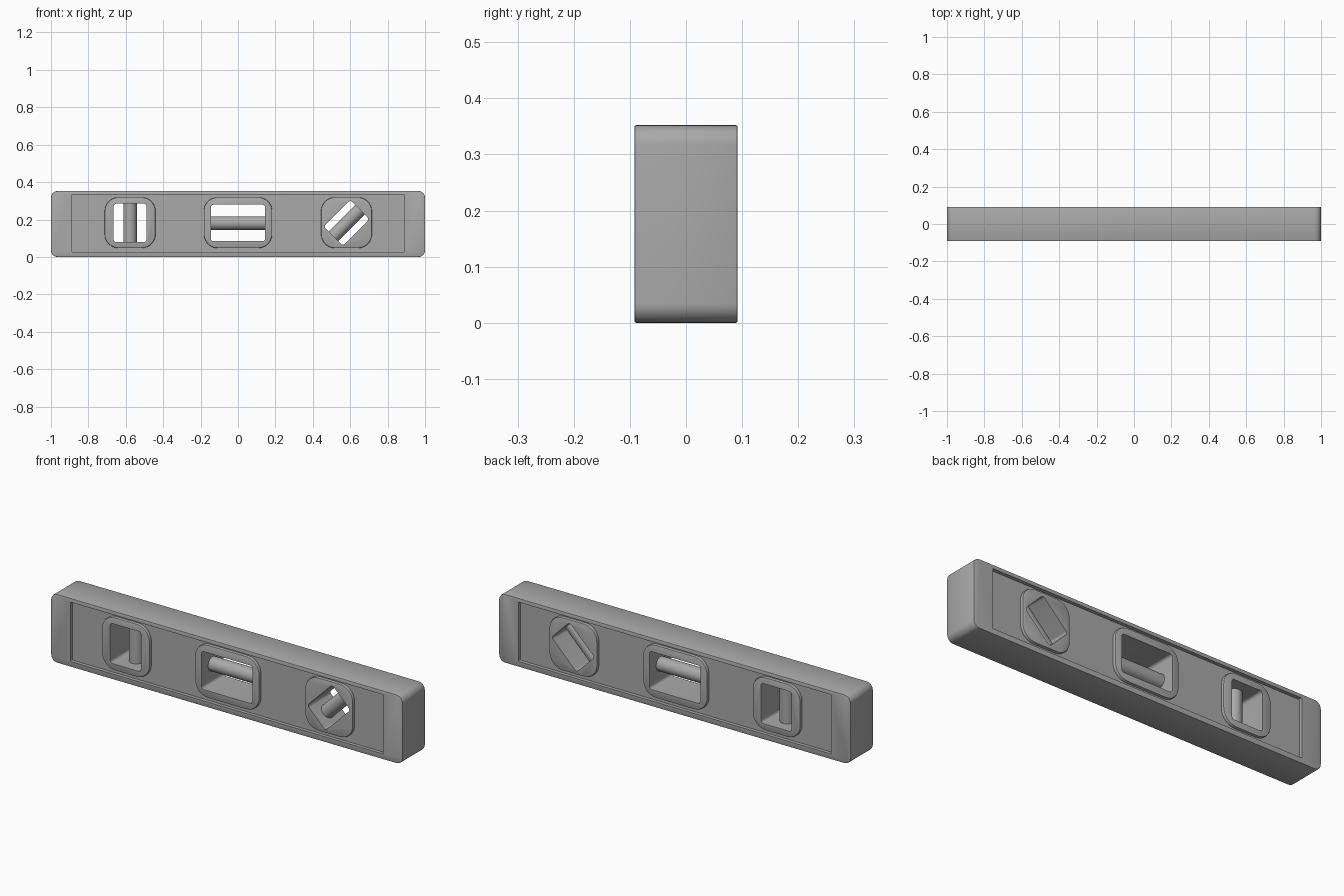
import bpy, bmesh, math
from mathutils import Matrix, Vector

cube = bpy.data.objects.get("Cube")
if cube:
    bpy.data.objects.remove(cube, do_unlink=True)

GREY = (0.4, 0.4, 0.4, 1)
mat = bpy.data.materials.new("grey plastic")
mat.use_nodes = True
mat.diffuse_color = GREY
mat.node_tree.nodes["Principled BSDF"].inputs["Base Color"].default_value = GREY

MID = 0.18
HALF_DEPTH = 0.092
PANEL_DEPTH = 0.018


def finish(bm, name):
    mesh = bpy.data.meshes.new(name)
    bmesh.ops.recalc_face_normals(bm, faces=bm.faces)
    bm.to_mesh(mesh)
    bm.free()
    mesh.materials.append(mat)
    obj = bpy.data.objects.new(name, mesh)
    bpy.context.collection.objects.link(obj)
    return obj


def rounded_prism(name, centre, w, h, r, y0, y1, angle=0, bevel=0):
    """Rounded rectangle in the xz plane, extruded along y."""
    bm = bmesh.new()
    steps = 8
    ring = []
    for i, (sx, sz) in enumerate(((1, 1), (-1, 1), (-1, -1), (1, -1))):
        for k in range(steps + 1):
            a = (i + k / steps) * math.pi / 2
            ring.append(bm.verts.new((sx * (w / 2 - r) + r * math.cos(a), y0,
                                      sz * (h / 2 - r) + r * math.sin(a))))
    face = bm.faces.new(ring)
    ext = bmesh.ops.extrude_face_region(bm, geom=[face], use_keep_orig=True)
    moved = [v for v in ext["geom"] if isinstance(v, bmesh.types.BMVert)]
    bmesh.ops.translate(bm, verts=moved, vec=(0, y1 - y0, 0))
    if bevel:
        rims = [e for e in bm.edges if abs(e.verts[0].co.y - e.verts[1].co.y) < 1e-6]
        bmesh.ops.bevel(bm, geom=rims, offset=bevel, segments=2, profile=0.5, affect='EDGES')
    bm.transform(Matrix.Translation((centre[0], 0, centre[1])) @ Matrix.Rotation(-angle, 4, 'Y'))
    return finish(bm, name)


def combine(target, other, operation):
    mod = target.modifiers.new("combine", 'BOOLEAN')
    mod.operation = operation
    mod.solver = 'EXACT'
    mod.object = other
    bpy.context.view_layer.objects.active = target
    bpy.ops.object.modifier_apply(modifier=mod.name)
    bpy.data.objects.remove(other, do_unlink=True)


def smooth(obj):
    bpy.ops.object.select_all(action='DESELECT')
    obj.select_set(True)
    bpy.context.view_layer.objects.active = obj
    bpy.ops.object.shade_smooth_by_angle(angle=math.radians(35))


# Main bar with a shallow panel on each broad side
body = rounded_prism("level_body", (0, 0.176), 2, 0.352, 0.035,
                     -HALF_DEPTH, HALF_DEPTH, bevel=0.003)
for side in (-1, 1):
    panel = rounded_prism("panel_cutter", (0, MID), 1.78, 0.305, 0.004,
                          side * (HALF_DEPTH - PANEL_DEPTH), side * (HALF_DEPTH + 0.05))
    combine(body, panel, 'DIFFERENCE')

# Windows: name, x, boss width, hole width, hole height, hole angle, vial angle
WINDOWS = (
    ("plumb", -0.577, 0.272, 0.175, 0.205, 0, math.pi / 2),
    ("centre", 0, 0.366, 0.29, 0.195, 0, 0),
    ("diagonal", 0.58, 0.272, 0.2, 0.145, math.pi / 4, math.pi / 4),
)
for name, x, boss_w, hole_w, hole_h, hole_angle, vial_angle in WINDOWS:
    # Raised surround and through hole
    boss = rounded_prism("boss", (x, MID + 0.003), boss_w, 0.272, 0.075,
                         -HALF_DEPTH + 0.002, HALF_DEPTH - 0.002, bevel=0.005)
    combine(body, boss, 'UNION')
    hole = rounded_prism("hole_cutter", (x, MID + 0.002), hole_w, hole_h, 0.014,
                         -0.2, 0.2, hole_angle)
    combine(body, hole, 'DIFFERENCE')

    # Vial spanning the window
    length = (hole_h if name == "plumb" else hole_w) + 0.02
    bm = bmesh.new()
    bmesh.ops.create_cone(bm, cap_ends=True, segments=40, radius1=0.036,
                          radius2=0.036, depth=length)
    bm.transform(Matrix.Translation((x, 0, MID + 0.001))
                 @ Matrix.Rotation(math.pi / 2 - vial_angle, 4, 'Y'))
    smooth(finish(bm, name + "_vial"))

smooth(body)
